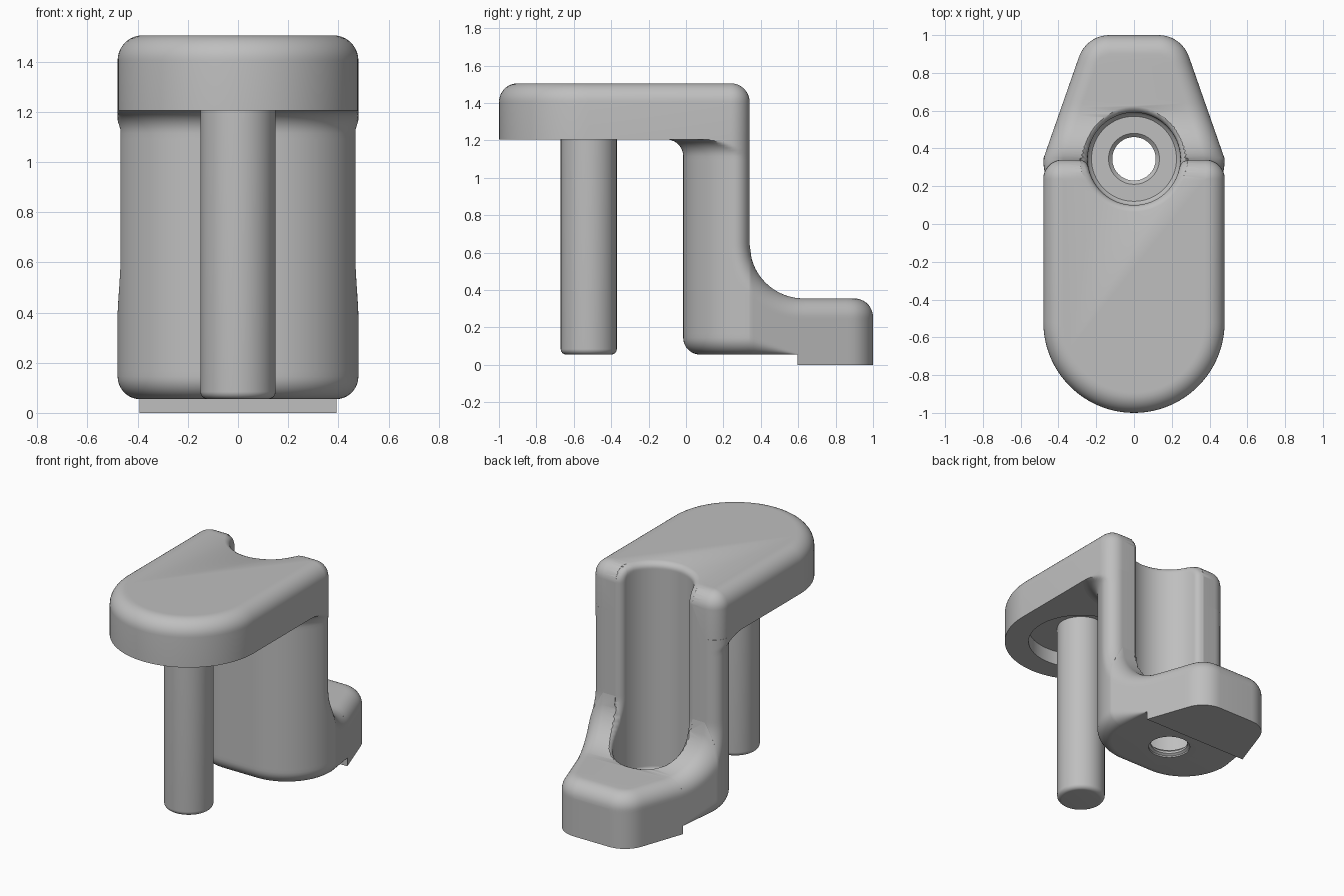
import bpy, bmesh
from math import sin, cos, pi, sqrt, radians

cube = bpy.data.objects.get("Cube")
if cube:
    bpy.data.objects.remove(cube, do_unlink=True)

grey = bpy.data.materials.new("plain grey")
grey.use_nodes = True
grey.diffuse_color = (0.52, 0.52, 0.52, 1)
grey.node_tree.nodes["Principled BSDF"].inputs["Base Color"].default_value = grey.diffuse_color

# Main dimensions
HALF, BACK, TOP, UNDER, BASE = 0.48, 0.34, 1.505, 1.205, 0.055
FOOT_TOP, COVE, HEEL = 0.355, 0.29, 0.595
FLAT, COL_R, FILLET, RIM = 0.12, 0.36, 0.09, 0.1   # column: flat front, round sides
BORE_Y, BORE_R, FLOOR = 0.345, 0.245, 0.11
PIN_Y = HALF - 1
COVE_Y, COVE_Z = BACK + COVE, FOOT_TOP + COVE
NX, NY, REACH = 0.944, 0.33, 0.567      # tapered side of the foot
TIP_X, TIP_R = 0.13, 0.17               # rounded tip of the foot


def root(v):
    return sqrt(max(v, 0))


def steps(a, b, n):
    return [a + (b - a) * i / n for i in range(n + 1)]


def eased(a, b, n):
    return [a + (b - a) * (1 - cos(pi * i / n)) / 2 for i in range(n + 1)]


def round_over(t, r):
    """Inset of a rounded edge at depth t below the surface."""
    t = min(max(t, 0), r)
    return r - root(r * r - (r - t) ** 2)


def loft(name, rings):
    """Closed skin over matching rings of points."""
    bm = bmesh.new()
    rows = [[bm.verts.new(p) for p in ring] for ring in rings]
    n = len(rows[0])
    for a, b in zip(rows, rows[1:]):
        for i in range(n):
            j = (i + 1) % n
            bm.faces.new((a[i], a[j], b[j], b[i]))
    bm.faces.new(rows[0][::-1])
    bm.faces.new(rows[-1])
    bmesh.ops.remove_doubles(bm, verts=bm.verts, dist=1e-5)
    bmesh.ops.recalc_face_normals(bm, faces=bm.faces)
    mesh = bpy.data.meshes.new(name)
    bm.to_mesh(mesh)
    bm.free()
    mesh.materials.append(grey)
    obj = bpy.data.objects.new(name, mesh)
    bpy.context.collection.objects.link(obj)
    return obj


def lathe(name, y, profile, n=64):
    return loft(name, [[(r * cos(2 * pi * i / n), y + r * sin(2 * pi * i / n), z)
                        for i in range(n)] for r, z in profile])


def mirrored(points):
    return points + [(-x, y, z) for x, y, z in reversed(points)]


def depth(y, z):
    """Distance inside the stepped side profile."""
    if z > UNDER:
        cy, cz = BACK - RIM, TOP - RIM
        if y > cy and z > cz:
            return RIM - sqrt((y - cy) ** 2 + (z - cz) ** 2)
        return min(BACK - y, TOP - z)
    if z > COVE_Z:
        return BACK - y
    if y > COVE_Y:
        return FOOT_TOP - z
    return sqrt((y - COVE_Y) ** 2 + (z - COVE_Z) ** 2) - COVE


def column_radius(z):
    rise = max(z - (UNDER - FILLET), 0)
    flare = FILLET - root(FILLET ** 2 - rise ** 2)
    return COL_R - round_over(z - BASE, FILLET) + flare


def column_width(y, z):
    s = round_over(depth(y, z), RIM)
    side = FLAT + root(column_radius(z) ** 2 - (y - BORE_Y) ** 2)
    return min(side, HALF) - s


def foot_width(y, z):
    s = round_over(depth(y, z), RIM)
    tip_y, tip_r = 1 - TIP_R, TIP_R - s
    if y > tip_y + NY * tip_r:
        return TIP_X + root(tip_r ** 2 - (y - tip_y) ** 2)
    # the rounded lower edge fades out towards the heel
    fade = max((HEEL - y) / (HEEL - BACK), 0) * FILLET
    return min((REACH - s - NY * y) / NX, HALF - s) - round_over(z - BASE, fade)


def foot_height(y):
    if y < COVE_Y:
        return COVE_Z - root(COVE ** 2 - (COVE_Y - y) ** 2)
    over = max(y - (1 - RIM), 0)
    return FOOT_TOP - RIM + root(RIM ** 2 - over ** 2)


quarter = [pi / 2 * i / 9 for i in range(10)]

# Column: stacked horizontal sections
levels = ([BASE + FILLET * (1 - cos(a)) for a in quarter]
          + steps(BASE + FILLET, UNDER - FILLET, 44)[1:-1]
          + [UNDER - FILLET + FILLET * sin(a) for a in quarter])
column = loft("column", [
    mirrored([(column_width(y, z), y, z)
              for y in eased(BORE_Y - column_radius(z), BACK, 36)]) for z in levels])


# Foot: upright sections from front to back
def foot_part(name, ys, z0):
    return loft(name, [mirrored([(foot_width(y, z), y, z)
                                 for z in eased(z0, foot_height(y), 32)]) for y in ys])


foot_neck = foot_part("foot_neck", steps(BACK, HEEL, 24), BASE)
tip = [1 - RIM + RIM * sin(a) for a in quarter[1:]]
foot_heel = foot_part("foot_heel", steps(HEEL, 1 - RIM, 14) + tip, 0)


# Top plate: inset outlines make the rounded upper edge
def plate_ring(d, z):
    r, c = HALF - d, max(RIM - d, 0) + 0.002
    arc = [(r * sin(pi / 2 * i / 24), PIN_Y - r * cos(pi / 2 * i / 24), z) for i in range(25)]
    corner = [(r - c + c * cos(a), BACK - d - c + c * sin(a), z) for a in quarter]
    return mirrored(arc + corner)


top_plate = loft("top_plate", [plate_ring(0, UNDER)] + [
    plate_ring(RIM * (1 - cos(a)), TOP - RIM + RIM * sin(a)) for a in quarter]
    + [plate_ring(RIM + 0.01, TOP)])

# Pin hanging from the plate recess
pin = lathe("pin", PIN_Y, [(0.12 + 0.03 * sin(a), BASE + 0.03 * (1 - cos(a)))
                           for a in quarter] + [(0.15, 1.31)])

# Cutters: bore with softened rim, small through hole, underside recess
FINE = 0.26     # closer spacing where the bore breaks through the column's back
bore_angles = (steps(0, pi, 36) + steps(pi, pi + FINE, 14)[1:]
               + steps(pi + FINE, 2 * pi - FINE, 28)[1:]
               + steps(2 * pi - FINE, 2 * pi, 14)[1:-1])
bore_rows = []
for z in steps(FLOOR, TOP + 0.05, 180):
    ring = []
    for a in bore_angles:
        r = BORE_R + round_over(depth(BORE_Y + BORE_R * sin(a), z) - 0.0015, 0.04)
        r -= max(0, FLOOR + 0.02 - z)
        ring.append((r * cos(a), BORE_Y + r * sin(a), z))
    bore_rows.append(ring)
bore = loft("bore_cutter", bore_rows)
hole = lathe("hole_cutter", BORE_Y, [(0.13, -0.1), (0.13, 0.065), (0.115, 0.075),
                                     (0.115, 0.09), (0.145, 0.12)])
recess = lathe("recess_cutter", PIN_Y, [(0.33, 1.1), (0.33, 1.3)])

for part, cutters in ((column, (bore, hole)), (foot_neck, (bore, hole)),
                      (foot_heel, (bore,)), (top_plate, (bore, recess)), (pin, ())):
    bpy.ops.object.select_all(action='DESELECT')
    part.select_set(True)
    bpy.context.view_layer.objects.active = part
    for cutter in cutters:
        mod = part.modifiers.new("cut", 'BOOLEAN')
        mod.operation, mod.solver, mod.object = 'DIFFERENCE', 'EXACT', cutter
        bpy.ops.object.modifier_apply(modifier=mod.name)
    bpy.ops.object.shade_smooth_by_angle(angle=radians(32))

for cutter in (bore, hole, recess):
    bpy.data.objects.remove(cutter, do_unlink=True)
